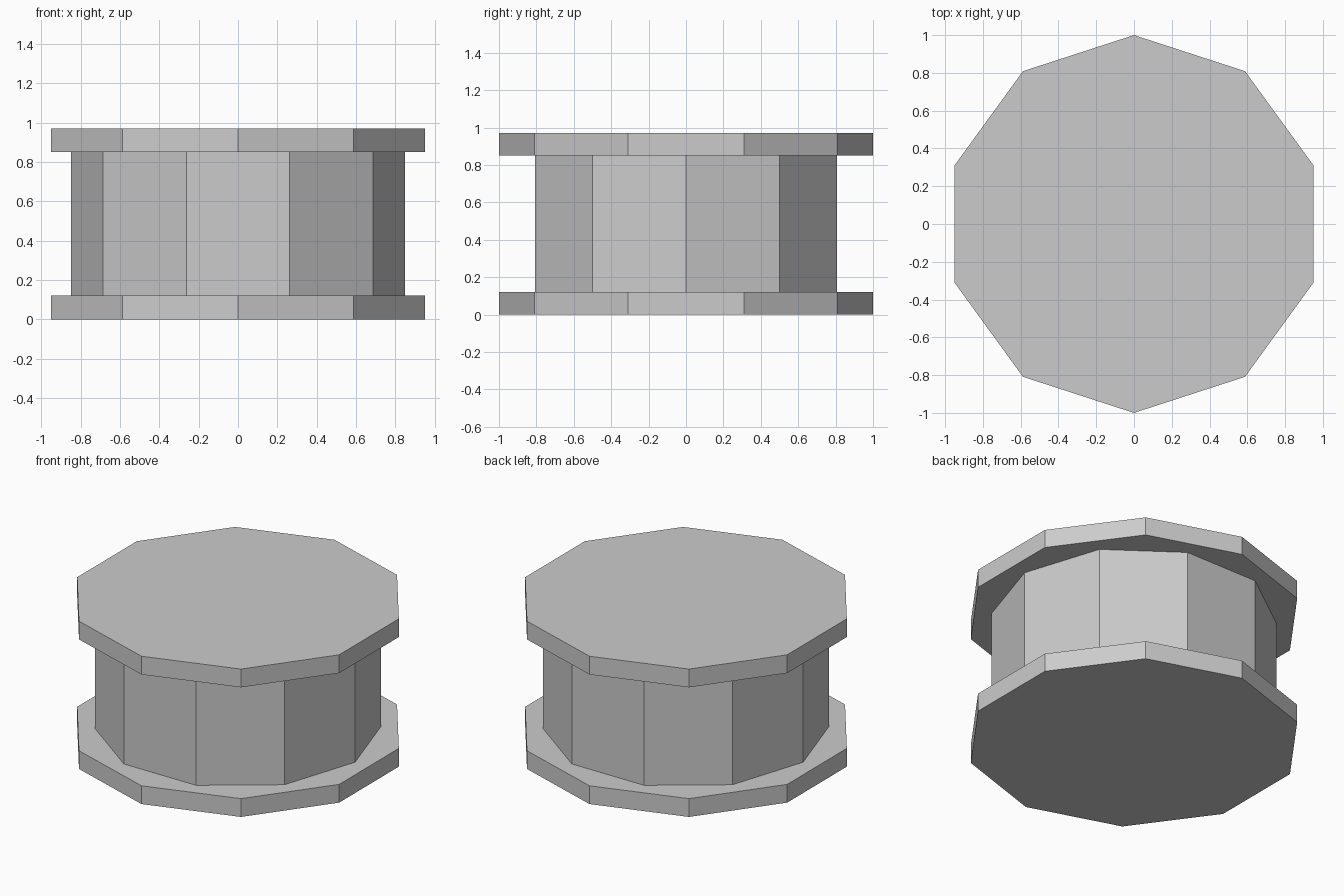
import bpy
import math

if "Cube" in bpy.data.objects:
    bpy.data.objects.remove(bpy.data.objects["Cube"], do_unlink=True)

SIDES = 10
FLANGE = 0.12
HEIGHT = 0.97

grey = bpy.data.materials.new("light_grey")
grey.use_nodes = True
colour = (0.6, 0.6, 0.6, 1)
grey.diffuse_color = colour
grey.node_tree.nodes["Principled BSDF"].inputs["Base Color"].default_value = colour


def prism(name, radius, bottom, top, turn=0.0):
    """Flat-shaded ten-sided prism with a corner on +y before turning."""
    bpy.ops.mesh.primitive_cylinder_add(
        vertices=SIDES, radius=radius, depth=top - bottom,
        location=(0, 0, (bottom + top) / 2), rotation=(0, 0, turn))
    obj = bpy.context.object
    obj.name = obj.data.name = name
    obj.data.materials.append(grey)
    return obj


# Wide end discs
prism("bottom_flange", 1.0, 0, FLANGE)
prism("top_flange", 1.0, HEIGHT - FLANGE, HEIGHT)

# Narrower core, turned half a side so its corners fall between the disc corners
prism("core", 0.85, FLANGE, HEIGHT - FLANGE, math.pi / SIDES)
